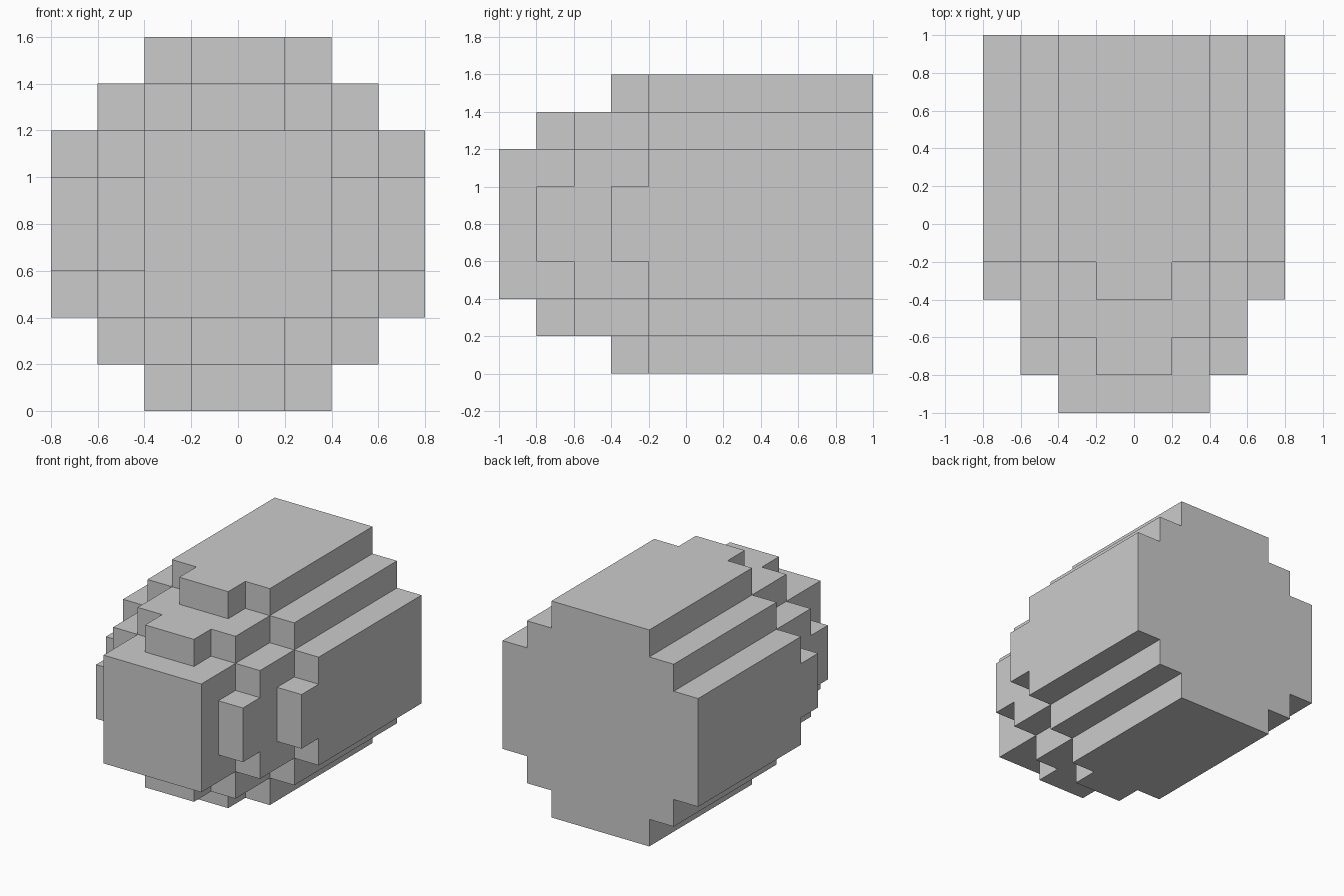
import bpy, bmesh
from mathutils import Vector

if "Cube" in bpy.data.objects:
    bpy.data.objects.remove(bpy.data.objects["Cube"])

U = 0.2  # block size

# Stepped cross-sections along y: (first row, [(half width, half height), ...]) in blocks
STATIONS = [
    (0, [(2, 2)]),                        # nose
    (1, [(2, 2), (1, 3), (3, 1)]),        # small tabs around the nose
    (2, [(2, 3), (3, 2)]),                # shoulder
    (3, [(2, 3), (3, 2), (1, 4), (4, 1)]),  # large tabs on the shoulder
    (4, [(2, 4), (3, 3), (4, 2)]),        # long body
]
SIZE = (8, 10, 8)


def filled(x, y, z):
    if not all(0 <= c < s for c, s in zip((x, y, z), SIZE)):
        return False
    a, b = abs(x - 3.5), abs(z - 3.5)
    rects = [r for start, r in STATIONS if start <= y][-1]
    return any(a < w and b < h for w, h in rects)


def add_face(bm, cell, axis, sign):
    # One outer block face, wound to point outward
    n = Vector((0, 0, 0))
    n[axis] = sign
    u = Vector((0, 0, 0))
    u[(axis + 1) % 3] = 1
    v = n.cross(u)
    c = Vector(cell) + Vector((0.5, 0.5, 0.5)) + n / 2
    corners = [c + (u * s + v * t) / 2 for s, t in ((-1, -1), (1, -1), (1, 1), (-1, 1))]
    bm.faces.new([bm.verts.new(((p.x - 4) * U, (p.y - 5) * U, p.z * U)) for p in corners])


# Outer skin of the stepped body
bm = bmesh.new()
for x in range(SIZE[0]):
    for y in range(SIZE[1]):
        for z in range(SIZE[2]):
            if not filled(x, y, z):
                continue
            for axis in range(3):
                for sign in (-1, 1):
                    nb = [x, y, z]
                    nb[axis] += sign
                    if not filled(*nb):
                        add_face(bm, (x, y, z), axis, sign)

# Weld and merge coplanar block faces into large flat panels
bmesh.ops.remove_doubles(bm, verts=bm.verts, dist=1e-4)
bmesh.ops.dissolve_limit(bm, angle_limit=0.01, verts=bm.verts, edges=bm.edges)

mesh = bpy.data.meshes.new("stepped_body")
bm.to_mesh(mesh)
bm.free()
bpy.context.collection.objects.link(bpy.data.objects.new("stepped_body", mesh))
